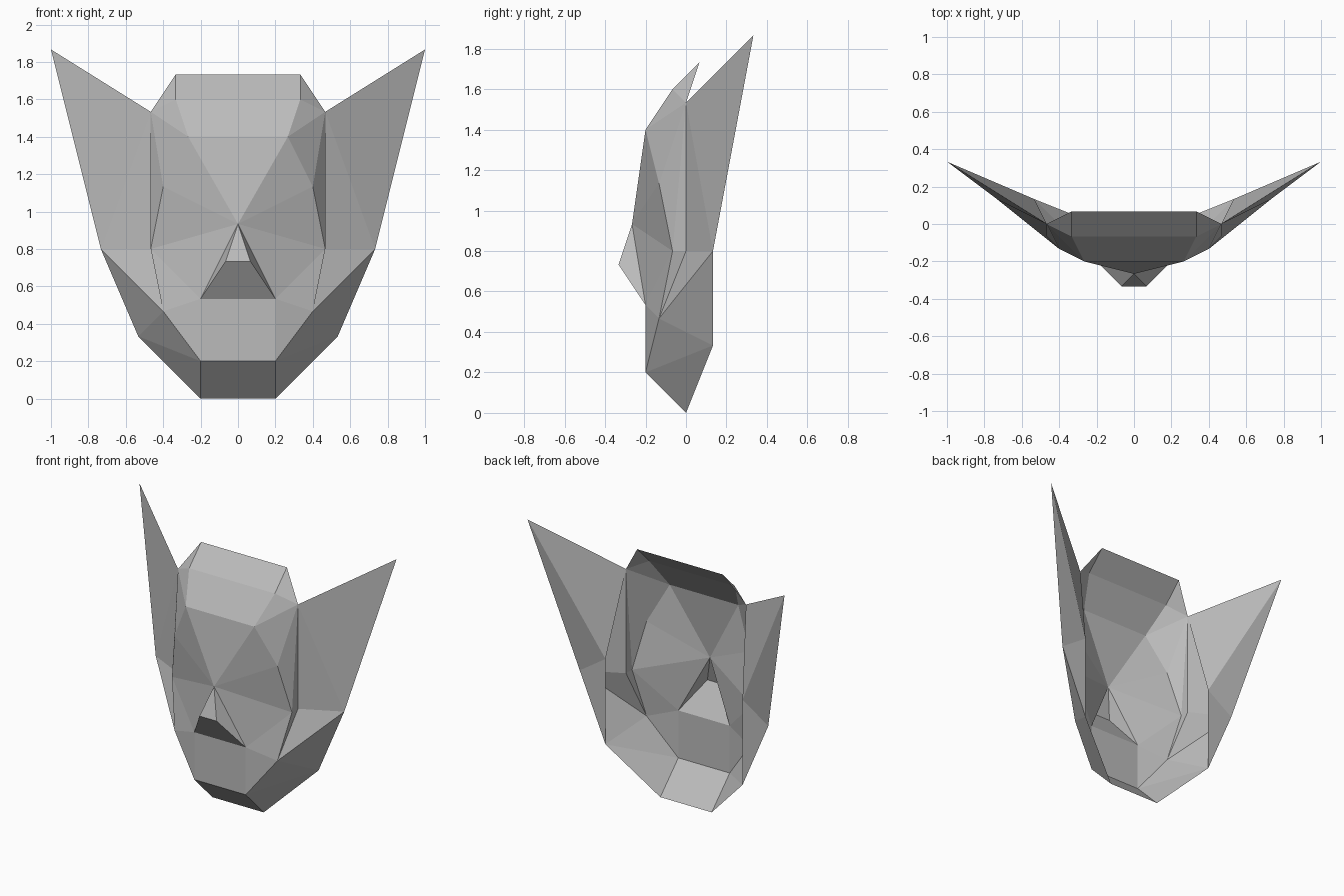
import bpy
import bmesh

if "Cube" in bpy.data.objects:
    bpy.data.objects.remove(bpy.data.objects["Cube"], do_unlink=True)

UNIT = 1 / 15  # every landmark sits on a regular lattice

# Landmarks of the left (+x) half; a leading "-" means the mirrored point
POINTS = {
    "crown": (5, 1, 26), "hairline": (5, -1, 24), "brow": (4, -3, 21),
    "temple": (7, 0, 23), "eye": (6, -2, 17), "cheekbone": (7, -1, 12),
    "cheek": (6, -2, 7), "bridge": (0, -4, 14), "nose_tip": (1, -5, 11),
    "nostril": (3, -3, 8), "lip": (3, -3, 3), "chin": (3, 0, 0),
    "jaw": (8, 2, 5), "ear_root": (7, 0, 12), "ear_tip": (15, 5, 28),
    "ear_lobe": (11, 2, 12), "ear_back": (8, 2, 14),
}

grey = bpy.data.materials.new("plain_grey")
grey.use_nodes = True
grey.diffuse_color = (0.5, 0.5, 0.5, 1)
grey.node_tree.nodes["Principled BSDF"].inputs["Base Color"].default_value = (0.5, 0.5, 0.5, 1)


def flip(name):
    if POINTS[name.lstrip("-")][0] == 0:
        return name
    return name[1:] if name.startswith("-") else "-" + name


def build(part, sides, middle=()):
    """Make a flat-faced shell: side panels are mirrored, middle panels are not."""
    panels = [p.split() for p in middle]
    for text in sides:
        names = text.split()
        panels += [names, [flip(n) for n in reversed(names)]]
    bm = bmesh.new()
    verts = {}
    for names in panels:
        for n in names:
            if n not in verts:
                x, y, z = POINTS[n.lstrip("-")]
                sign = -1 if n.startswith("-") else 1
                verts[n] = bm.verts.new((sign * x * UNIT, y * UNIT, z * UNIT))
        bm.faces.new([verts[n] for n in names])
    mesh = bpy.data.meshes.new(part)
    bm.to_mesh(mesh)
    bm.free()
    mesh.materials.append(grey)
    obj = bpy.data.objects.new(part, mesh)
    bpy.context.collection.objects.link(obj)


# Forehead and crown
build("forehead",
      ["crown hairline temple", "hairline brow temple", "brow eye temple"],
      ["-crown -hairline hairline crown", "-hairline -brow brow hairline",
       "-brow bridge brow"])

# Eye area, cheeks and upper lip
build("face",
      ["brow bridge eye", "eye cheekbone temple", "eye bridge cheekbone",
       "bridge nostril cheekbone", "nostril cheek cheekbone",
       "nostril lip cheek"],
      ["-nostril -lip lip nostril"])

# Nose wedge
build("nose", ["bridge nose_tip nostril"],
      ["bridge -nose_tip nose_tip", "-nose_tip -nostril nostril nose_tip"])

# Chin and jaw
build("jaw",
      ["lip chin jaw", "lip jaw cheek", "cheek jaw ear_lobe",
       "cheek ear_lobe ear_root"],
      ["-lip -chin chin lip"])

# Ears: narrow side strip, front panels and back panels
build("ears",
      ["temple cheekbone ear_root", "cheekbone cheek ear_root",
       "temple ear_root ear_lobe", "temple ear_lobe ear_tip",
       "temple ear_tip ear_back", "ear_tip ear_lobe ear_back",
       "ear_lobe jaw ear_back"])
